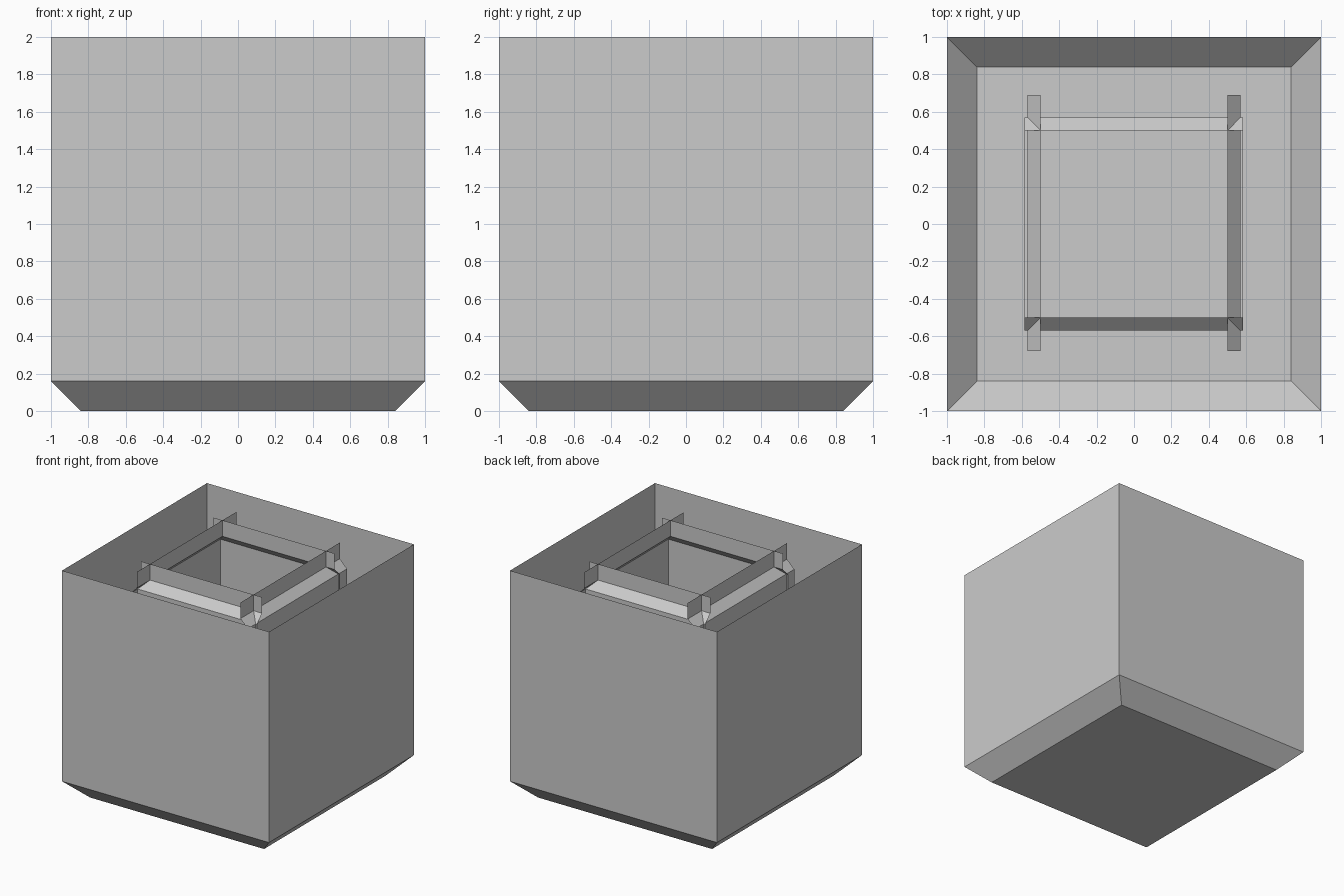
import bpy, bmesh

if "Cube" in bpy.data.objects:
    bpy.data.objects.remove(bpy.data.objects["Cube"])


def finish(name, bm):
    mesh = bpy.data.meshes.new(name)
    bm.to_mesh(mesh)
    bm.free()
    obj = bpy.data.objects.new(name, mesh)
    bpy.context.collection.objects.link(obj)
    return obj


def sheet(name, profile, start, end, axis):
    """Extrude an open (offset, z) profile along the x or y axis."""
    bm = bmesh.new()
    rows = []
    for along in (start, end):
        rows.append([bm.verts.new((along, o, z) if axis == 'x' else (o, along, z))
                     for o, z in profile])
    a, b = rows
    for i in range(len(profile) - 1):
        bm.faces.new((a[i], a[i + 1], b[i + 1], b[i]))
    bmesh.ops.recalc_face_normals(bm, faces=bm.faces)
    return finish(name, bm)


# Open-topped thin outer box with a chamfered base
bm = bmesh.new()
rings = []
for h, z in ((0.84, 0), (1, 0.16), (1, 2)):
    rings.append([bm.verts.new((sx * h, sy * h, z))
                  for sx, sy in ((-1, -1), (1, -1), (1, 1), (-1, 1))])
bm.faces.new(rings[0][::-1])
for lo, hi in zip(rings, rings[1:]):
    for i in range(4):
        j = (i + 1) % 4
        bm.faces.new((lo[i], lo[j], hi[j], hi[i]))
finish("outer_box", bm)

# Inner walls: upright lip, sloped shoulder, then a deep wall
wall = [(0.5, 2), (0.5, 1.86), (0.57, 1.79), (0.57, 0.1)]


def mirrored(points):
    return [(-o, z) for o, z in points]


# Front and back inner walls joined by the inner floor
sheet("inner_trough", wall + mirrored(wall)[::-1], -0.585, 0.583, 'x')

# Side inner walls, overlapping past the trough corners
sheet("inner_wall_right", wall, -0.68, 0.69, 'y')
sheet("inner_wall_left", mirrored(wall), -0.68, 0.69, 'y')
